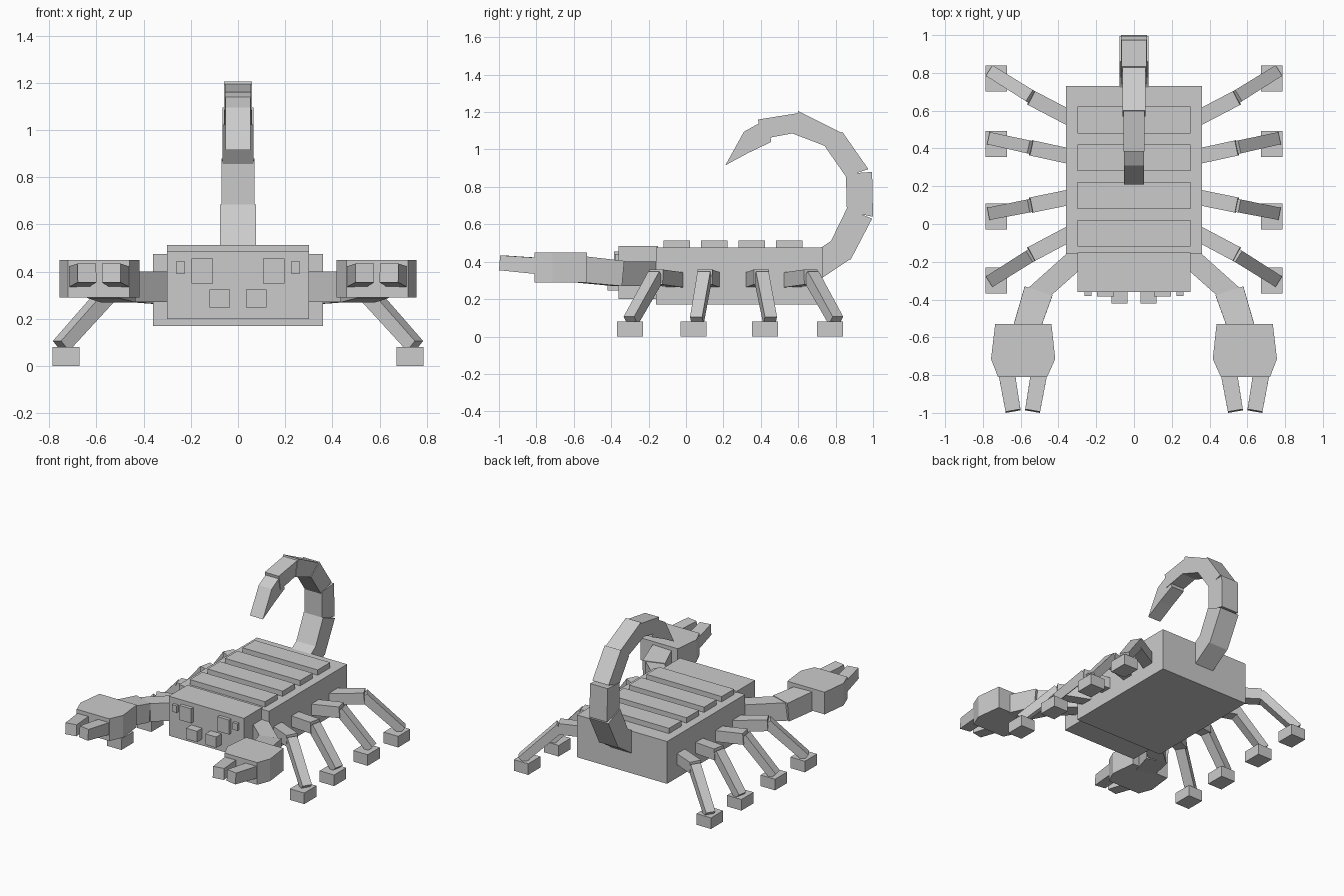
import bpy
import bmesh
from mathutils import Vector

if "Cube" in bpy.data.objects:
    bpy.data.objects.remove(bpy.data.objects["Cube"], do_unlink=True)

shell = bpy.data.materials.new("light_grey")
shell.use_nodes = True
grey = (0.6, 0.6, 0.6, 1)
shell.diffuse_color = grey
shell.node_tree.nodes["Principled BSDF"].inputs["Base Color"].default_value = grey


def loft(name, ring_a, ring_b):
    """Closed flat-faced solid between two matching rings."""
    bm = bmesh.new()
    a = [bm.verts.new(p) for p in ring_a]
    b = [bm.verts.new(p) for p in ring_b]
    bm.faces.new(a)
    bm.faces.new(b)
    for i in range(len(a)):
        j = (i + 1) % len(a)
        bm.faces.new((a[i], a[j], b[j], b[i]))
    bmesh.ops.recalc_face_normals(bm, faces=bm.faces)
    mesh = bpy.data.meshes.new(name)
    bm.to_mesh(mesh)
    bm.free()
    mesh.materials.append(shell)
    obj = bpy.data.objects.new(name, mesh)
    bpy.context.collection.objects.link(obj)


def slab(name, outline, z0, z1):
    loft(name, [(x, y, z0) for x, y in outline], [(x, y, z1) for x, y in outline])


def box(name, x0, x1, y0, y1, z0, z1):
    slab(name, [(x0, y0), (x1, y0), (x1, y1), (x0, y1)], z0, z1)


def side_profile(name, outline, half):
    loft(name, [(-half, y, z) for y, z in outline], [(half, y, z) for y, z in outline])


def beam(name, start, end, size, end_size=None):
    """Square-ended bar from start to end, optionally tapered."""
    start, end = Vector(start), Vector(end)
    turn = (end - start).to_track_quat('Y', 'Z')
    rings = []
    for centre, (w, h) in ((start, size), (end, end_size or size)):
        corners = ((-w, -h), (w, -h), (w, h), (-w, h))
        rings.append([centre + turn @ Vector((x / 2, 0, z / 2)) for x, z in corners])
    loft(name, *rings)


# Body, head and back plates
box("body", -0.36, 0.36, -0.16, 0.73, 0.17, 0.475)
box("head", -0.30, 0.30, -0.36, -0.15, 0.20, 0.485)
for i in range(4):
    y = -0.12 + 0.2 * i
    box(f"back_plate_{i + 1}", -0.30, 0.30, y, y + 0.142, 0.46, 0.513)

# Tail segments, from the base to the tip
tail = [
    (0.077, [(0.70, 0.295), (0.88, 0.415), (0.775, 0.51), (0.70, 0.46)]),
    (0.077, [(0.88, 0.41), (0.995, 0.63), (0.86, 0.685), (0.775, 0.51)]),
    (0.07, [(1.0, 0.64), (0.995, 0.88), (0.855, 0.87), (0.86, 0.67)]),
    (0.065, [(0.975, 0.895), (0.835, 1.095), (0.74, 1.02), (0.855, 0.855)]),
    (0.06, [(0.83, 1.09), (0.60, 1.205), (0.57, 1.085), (0.74, 1.02)]),
    (0.056, [(0.605, 1.195), (0.385, 1.16), (0.405, 1.055), (0.59, 1.09)]),
]
for i, (half, outline) in enumerate(tail):
    side_profile(f"tail_segment_{i + 1}", outline, half)
side_profile("stinger", [(0.40, 1.145), (0.31, 1.095), (0.21, 0.915),
                         (0.33, 0.98), (0.455, 1.04), (0.45, 1.08)], 0.052)

# Paired parts
legs = [  # y at the hip, knee, ankle and foot centre
    (-0.03, -0.16, -0.295, -0.30),
    (0.15, 0.10, 0.058, 0.04),
    (0.35, 0.403, 0.45, 0.423),
    (0.54, 0.668, 0.802, 0.77),
]
for side, s in (("left", 1), ("right", -1)):
    # Face
    box(f"{side}_large_eye", s * 0.105, s * 0.197, -0.385, -0.35, 0.35, 0.455)
    box(f"{side}_small_eye", s * 0.224, s * 0.262, -0.38, -0.35, 0.392, 0.442)
    box(f"{side}_jaw", s * 0.034, s * 0.12, -0.42, -0.35, 0.247, 0.325)

    # Legs and feet
    for i, (hip, knee, ankle, foot) in enumerate(legs):
        tag = f"{side}_{i + 1}"
        beam(f"upper_leg_{tag}", (s * 0.30, hip, 0.30), (s * 0.545, knee, 0.318),
             (0.082, 0.08))
        beam(f"lower_leg_{tag}", (s * 0.535, knee, 0.325),
             (s * 0.75, ankle, 0.085), (0.07, 0.065), (0.066, 0.058))
        box(f"foot_{tag}", s * 0.672, s * 0.787, foot - 0.069, foot + 0.069, 0, 0.08)

    # Pincer arm
    slab(f"{side}_upper_arm", [(s * x, y) for x, y in (
        (0.28, -0.09), (0.36, -0.16), (0.578, -0.355), (0.435, -0.375),
        (0.30, -0.255), (0.22, -0.18))], 0.27, 0.40)
    beam(f"{side}_forearm", (s * 0.507, -0.36, 0.337), (s * 0.572, -0.56, 0.358),
         (0.155, 0.135), (0.14, 0.14))
    slab(f"{side}_pincer_palm", [(s * x, y) for x, y in (
        (0.437, -0.53), (0.735, -0.53), (0.757, -0.715), (0.72, -0.81),
        (0.46, -0.81), (0.417, -0.715))], 0.29, 0.45)
    for label, base, tip in (("outer", 0.69, 0.64), ("inner", 0.487, 0.537)):
        beam(f"{side}_{label}_claw", (s * base, -0.70, 0.37), (s * tip, -0.99, 0.394),
             (0.09, 0.09), (0.08, 0.08))
